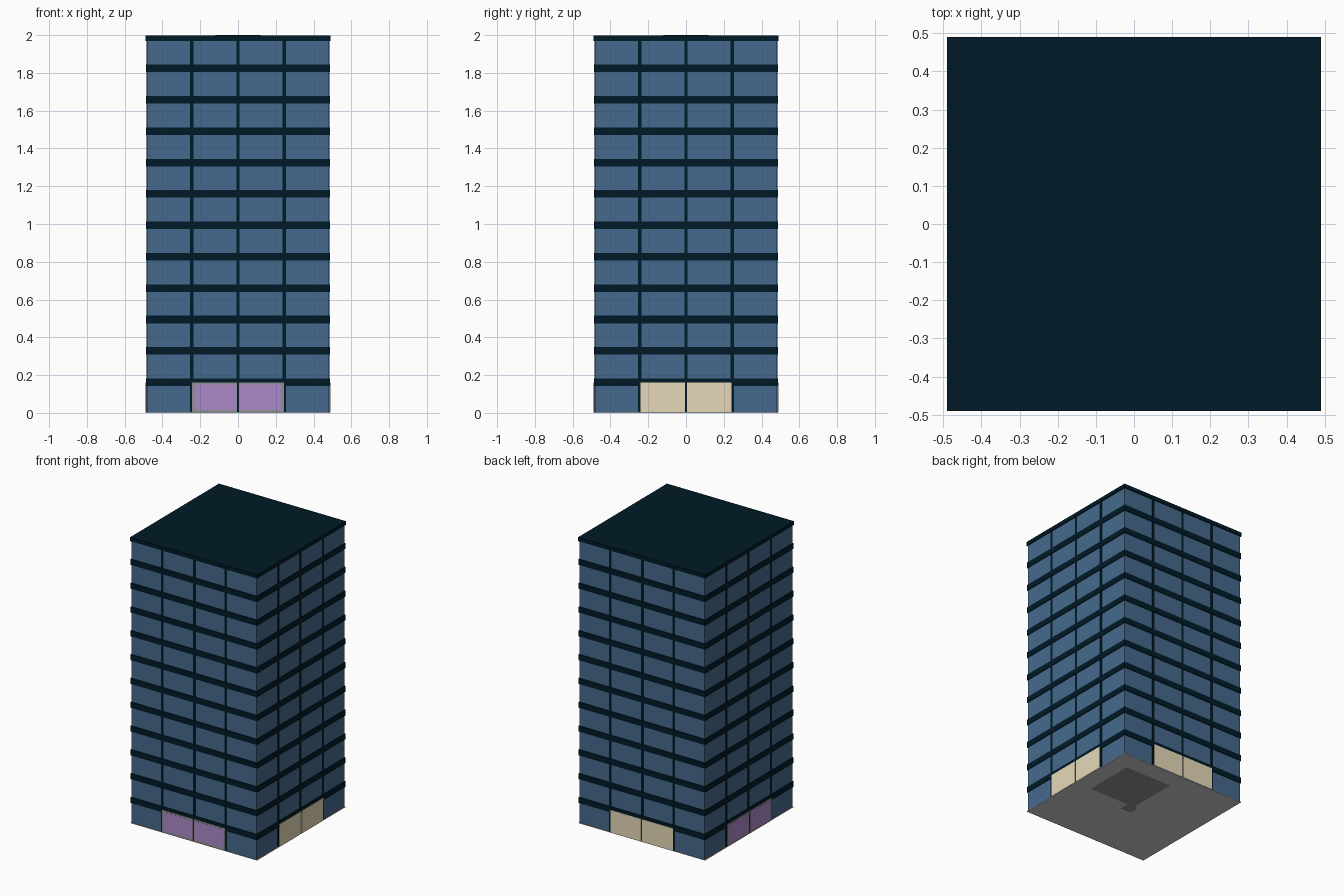
import bpy, bmesh, math
from mathutils import Matrix

if "Cube" in bpy.data.objects:
    bpy.data.objects.remove(bpy.data.objects["Cube"])


def srgb(r, g, b):
    f = lambda c: c / 12.92 if c <= 0.04045 else ((c + 0.055) / 1.055) ** 2.4
    return (f(r / 255), f(g / 255), f(b / 255), 1)


def mat(name, *rgb):
    m = bpy.data.materials.new(name)
    m.diffuse_color = srgb(*rgb)
    m.use_nodes = True
    m.node_tree.nodes["Principled BSDF"].inputs["Base Color"].default_value = m.diffuse_color
    return m


GLASS = mat("blue_glass", 69, 106, 141)
DARK = mat("dark_navy", 0, 26, 39)
BEIGE = mat("beige", 230, 217, 184)
PURPLE = mat("purple", 172, 138, 202)
FRAME = mat("frame_grey", 142, 142, 142)
FLOOR = mat("floor_grey", 206, 206, 208)
PIT = mat("dark_grey", 147, 147, 149)


def boxes(name, material, items):
    """One object made of boxes given as (x0, x1, y0, y1, z0, z1, turn about z)."""
    bm = bmesh.new()
    for x0, x1, y0, y1, z0, z1, turn in items:
        m = (Matrix.Rotation(turn, 4, 'Z')
             @ Matrix.Translation(((x0 + x1) / 2, (y0 + y1) / 2, (z0 + z1) / 2))
             @ Matrix.Diagonal((x1 - x0, y1 - y0, z1 - z0, 1)))
        bmesh.ops.create_cube(bm, size=1, matrix=m)
    me = bpy.data.meshes.new(name)
    bm.to_mesh(me)
    bm.free()
    me.materials.append(material)
    ob = bpy.data.objects.new(name, me)
    bpy.context.collection.objects.link(ob)
    return ob


W = 0.483        # half width of the glass
B = 0.488        # half width of the floor bands
E = 0.49         # half width of roof and doors
STEP = 0.1662    # storey height
FRONT, RIGHT, BACK, LEFT = [i * math.pi / 2 for i in range(4)]

# Glass tower body
boxes("glass_walls", GLASS, [(-W, W, -W, W, 0.003, 1.98, 0)])

# Floor bands
boxes("floor_bands", DARK,
      [(-B, B, -B, B, 0.162 + i * STEP - 0.02, 0.162 + i * STEP + 0.02, 0) for i in range(11)])

# Roof slab with a very slightly raised middle
roof = boxes("roof_slab", DARK, [(-E, E, -E, E, 1.97, 1.997, 0)])
bm = bmesh.new()
bm.from_mesh(roof.data)
top = max(bm.faces, key=lambda f: f.calc_center_median().z)
bmesh.ops.poke(bm, faces=[top], offset=0.003)
bm.to_mesh(roof.data)
bm.free()

# Vertical mullions between the panes on all four sides
boxes("mullions", DARK,
      [(x - 0.009, x + 0.009, -W - 0.002, -W + 0.01, 0.003, 1.975, t)
       for t in (FRONT, RIGHT, BACK, LEFT) for x in (-0.245, 0, 0.245)])

# Purple entrances on front and left: grey frames around two doors, dark centre joint
boxes("entrance_frames", FRAME,
      [(s * 0.1235 - 0.1195, s * 0.1235 + 0.1195, -E + 0.001, -W + 0.01, 0.004, 0.16, t)
       for t in (FRONT, LEFT) for s in (-1, 1)])
boxes("entrance_joints", DARK,
      [(-0.005, 0.005, -E + 0.003, -W + 0.01, 0.004, 0.16, t) for t in (FRONT, LEFT)])
boxes("entrance_doors", PURPLE,
      [(s * 0.12 - 0.111, s * 0.12 + 0.111, -E, -W + 0.01, 0.016, 0.149, t)
       for t in (FRONT, LEFT) for s in (-1, 1)])

# Beige panels on right and back, with a dark centre joint
boxes("beige_panels", BEIGE,
      [(s * 0.1225 - 0.1185, s * 0.1225 + 0.1185, -E, -W + 0.01, 0.004, 0.16, t)
       for t in (RIGHT, BACK) for s in (-1, 1)])

# Underside: grey floor with darker patch
boxes("ground_slab", FLOOR, [(-B, B, -B, B, 0.0006, 0.004, 0)])
boxes("underside_patch", PIT, [(0.0, 0.36, 0.0, 0.355, 0, 0.003, 0),
                               (-0.03, 0.05, -0.07, 0.0, 0, 0.003, 0)])
